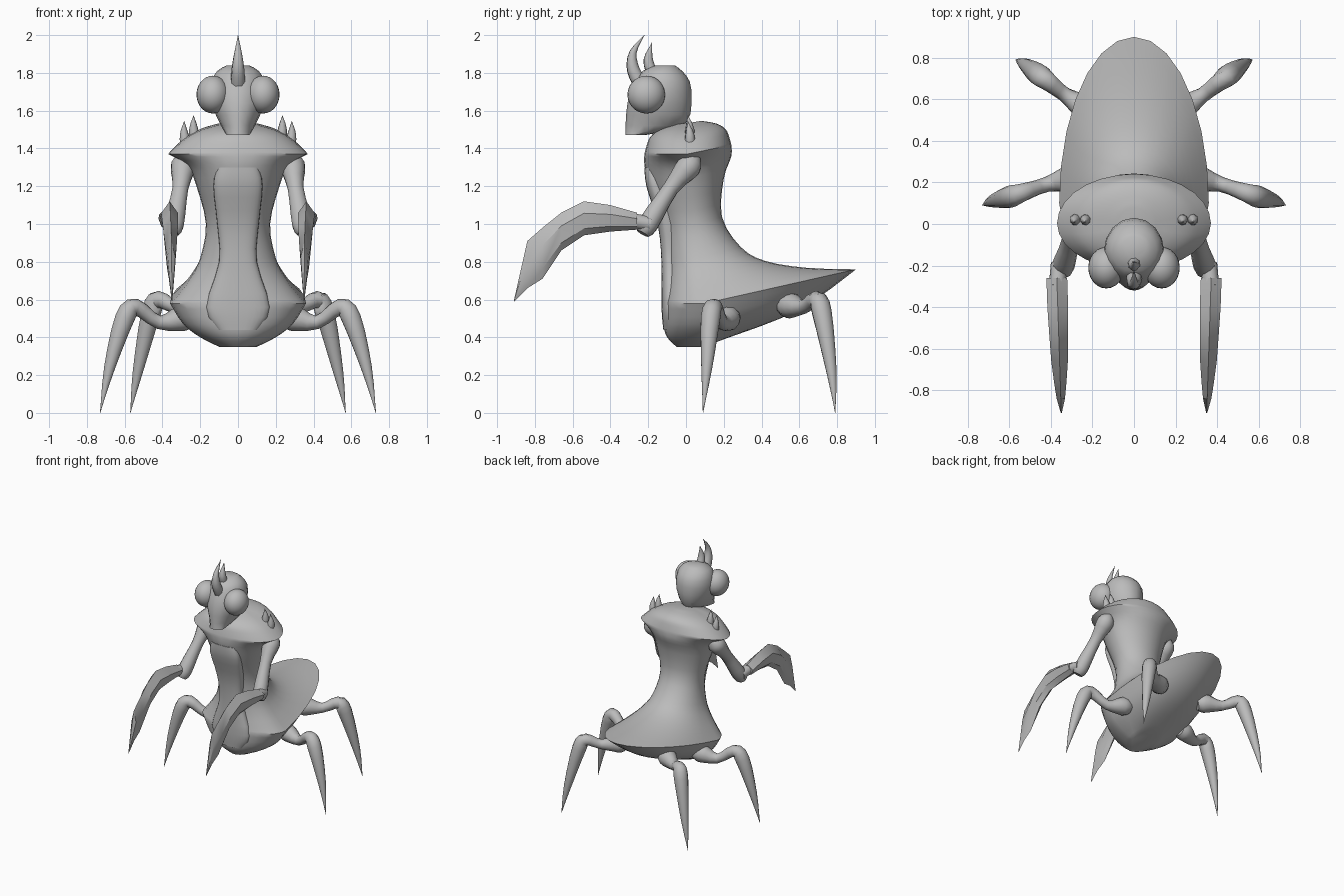
import bpy, bmesh, math
from mathutils import Vector

cube = bpy.data.objects.get("Cube")
if cube:
    bpy.data.objects.remove(cube)

GREY = (0.5, 0.5, 0.5, 1)
shell = bpy.data.materials.new("shell grey")
shell.use_nodes = True
shell.diffuse_color = GREY
shell.node_tree.nodes["Principled BSDF"].inputs["Base Color"].default_value = GREY


def finish(bm, name, angle):
    """Turn a bmesh into a named, shaded object."""
    bmesh.ops.recalc_face_normals(bm, faces=bm.faces)
    mesh = bpy.data.meshes.new(name)
    bm.to_mesh(mesh)
    bm.free()
    mesh.materials.append(shell)
    part = bpy.data.objects.new(name, mesh)
    bpy.context.collection.objects.link(part)
    bpy.ops.object.select_all(action="DESELECT")
    part.select_set(True)
    bpy.context.view_layer.objects.active = part
    bpy.ops.object.shade_smooth_by_angle(angle=math.radians(angle))


def loft(name, rings, angle=40):
    """Skin a list of point rings and cap both ends."""
    bm = bmesh.new()
    loops = [[bm.verts.new(point) for point in ring] for ring in rings]
    for lower, upper in zip(loops, loops[1:]):
        for i in range(len(lower)):
            bm.faces.new((lower[i - 1], lower[i], upper[i], upper[i - 1]))
    bm.faces.new(loops[0])
    bm.faces.new(loops[-1])
    finish(bm, name, angle)


def spline(keys, steps=3):
    """Smooth curve through key tuples of any length."""
    keys = [Vector(key) for key in keys]
    padded = [keys[0], *keys, keys[-1]]
    result = []
    for before, start, end, after in zip(padded, padded[1:], padded[2:], padded[3:]):
        for step in range(steps):
            t = step / steps
            pull_out = (end - before) / 2
            pull_in = (after - start) / 2
            ease = t * t * (3 - 2 * t)
            result.append(start.lerp(end, ease) + pull_out * t * (1 - t) ** 2
                          - pull_in * t * t * (1 - t))
    return result + [keys[-1]]


def section(level, front, middle, back, width, power=2, count=28):
    """Oval ring, flat in front of its middle and rising behind it."""
    ring = []
    for i in range(count):
        turn = math.tau * i / count
        across = math.copysign(abs(math.sin(turn)) ** (2 / power), math.sin(turn))
        along = math.copysign(abs(math.cos(turn)) ** (2 / power), math.cos(turn))
        reach = back - middle if along > 0 else middle - front
        rise = 0.2 * max(back, 0) * max(along, 0)
        ring.append((width * across, middle + reach * along, level + rise))
    return ring


def tube(name, keys, side=1, count=12):
    """Round limb following (x, y, z, radius) keys."""
    stations = spline(keys)
    centres = [Vector((side * s[0], s[1], s[2])) for s in stations]
    rings = []
    for i, centre in enumerate(centres):
        following = centres[min(i + 1, len(centres) - 1)]
        tangent = (following - centres[max(i - 1, 0)]).normalized()
        u = tangent.cross(Vector((side / 4, 1, 0))).normalized()
        v = tangent.cross(u)
        radius = max(stations[i][3], 0.001)
        turns = [math.tau * k / count for k in range(count)]
        rings.append([centre + radius * (math.cos(a) * u + math.sin(a) * v) for a in turns])
    loft(name, rings, 50)


# Body keys: level, front, back, half width; creased at the rim and shoulder ridge
belly = [(.35, -.05, .2, .1), (.4, -.1, .5, .2), (.47, -.12, .7, .29), (.58, -.12, .9, .36)]
waist = [(.58, -.12, .9, .36), (.64, -.11, .64, .31), (.72, -.1, .42, .25), (.82, -.1, .29, .2),
         (1, -.12, .19, .17), (1.2, -.19, .2, .22), (1.31, -.22, .24, .27), (1.37, -.22, .24, .37)]
shoulders = [(1.37, -.22, .24, .37), (1.41, -.21, .23, .33), (1.46, -.19, .21, .27),
             (1.5, -.14, .16, .19), (1.53, -.05, .08, .08)]
body = spline(belly)[:-1] + spline(waist)[:-1] + spline(shoulders)
loft("body", [section(level, front, min(.1, (1.4 - level) / 8), back, width)
              for level, front, back, width in body])

# Raised plate down the front of the chest: level, front, half width
plate = spline([(.44, -.12, .11), (.56, -.13, .17), (.8, -.13, .1),
                (1, -.15, .11), (1.2, -.21, .13), (1.3, -.22, .11)])
loft("chest_plate", [section(level, front, front + .05, front + .13, width, power=2.6)
                     for level, front, width in plate])

# Head from chin to crown: level, front, back, half width
head = spline([(1.47, -.32, -.22, .06), (1.52, -.32, -.01, .09), (1.64, -.31, .03, .14),
               (1.75, -.27, .02, .14), (1.81, -.23, -.02, .11), (1.84, -.16, -.06, .06)], 2)
loft("head", [section(level, front, (front + back) / 2, back, width, count=16)
              for level, front, back, width in head], 35)

# Curved horns on the crown
tube("front_horn", [(0, -.24, 1.74, .04), (0, -.28, 1.82, .035),
                    (0, -.28, 1.91, .02), (0, -.22, 2, 0)], count=8)
tube("rear_horn", [(0, -.18, 1.8, .03), (0, -.2, 1.87, .026), (0, -.18, 1.96, 0)], count=8)

# Scythe blade: front position, top, bottom, half thickness
blade = [(-.26, 1.06, .97, .05), (-.4, 1.1, .96, .05), (-.54, 1.12, .94, .045),
         (-.66, 1.06, .86, .04), (-.76, .98, .71, .03), (-.84, .91, .66, .02),
         (-.91, .6, .59, .002)]

for side, label in ((1, "left"), (-1, "right")):
    # Bulging eye
    bm = bmesh.new()
    bmesh.ops.create_uvsphere(bm, u_segments=24, v_segments=14, radius=.1)
    bmesh.ops.scale(bm, vec=(.87, 1, 1), verts=bm.verts)
    bmesh.ops.translate(bm, vec=(side * .133, -.21, 1.685), verts=bm.verts)
    finish(bm, label + "_eye", 40)

    # Pair of shoulder spikes
    for place, x, top in (("inner", .235, 1.575), ("outer", .285, 1.545)):
        tube(f"{label}_{place}_spike", [(x - .01, .02, 1.41, .03), (x, .02, top - .07, .024),
                                        (x, .01, top, 0)], side, 8)

    # Upper arm with rounded shoulder, and wrist peg
    tube(label + "_upper_arm", [(.28, .06, 1.36, .02), (.29, .02, 1.31, .066),
                                (.305, -.08, 1.19, .043), (.34, -.2, 1, .055),
                                (.35, -.23, .95, .035)], side)
    tube(label + "_wrist", [(.36, -.19, 1, .04), (.37, -.3, 1.02, .04)], side)

    # Blade with a six-sided cross-section, drifting inward to its tip
    rings = []
    for y, top, bottom, thick in blade:
        centre = .38 + y / 30
        ridge = bottom + .65 * (top - bottom)
        bevel = bottom + .2 * (top - bottom)
        outline = ((0, top), (thick, ridge), (.7 * thick, bevel),
                   (0, bottom), (-.7 * thick, bevel), (-thick, ridge))
        rings.append([(side * (centre + offset), y, z) for offset, z in outline])
    loft(label + "_blade", rings, 30)

    # Walking legs: hip, thigh, knee and tapered shin
    tube(label + "_front_leg", [(.24, .23, .5, .05), (.3, .22, .5, .068), (.42, .19, .48, .036),
                                (.54, .15, .56, .044), (.6, .13, .5, .053),
                                (.68, .11, .24, .03), (.73, .09, 0, 0)], side)
    tube(label + "_rear_leg", [(.17, .52, .56, .05), (.22, .55, .57, .07), (.33, .62, .56, .037),
                               (.42, .69, .6, .046), (.46, .72, .53, .053),
                               (.53, .77, .22, .028), (.57, .79, 0, 0)], side)
